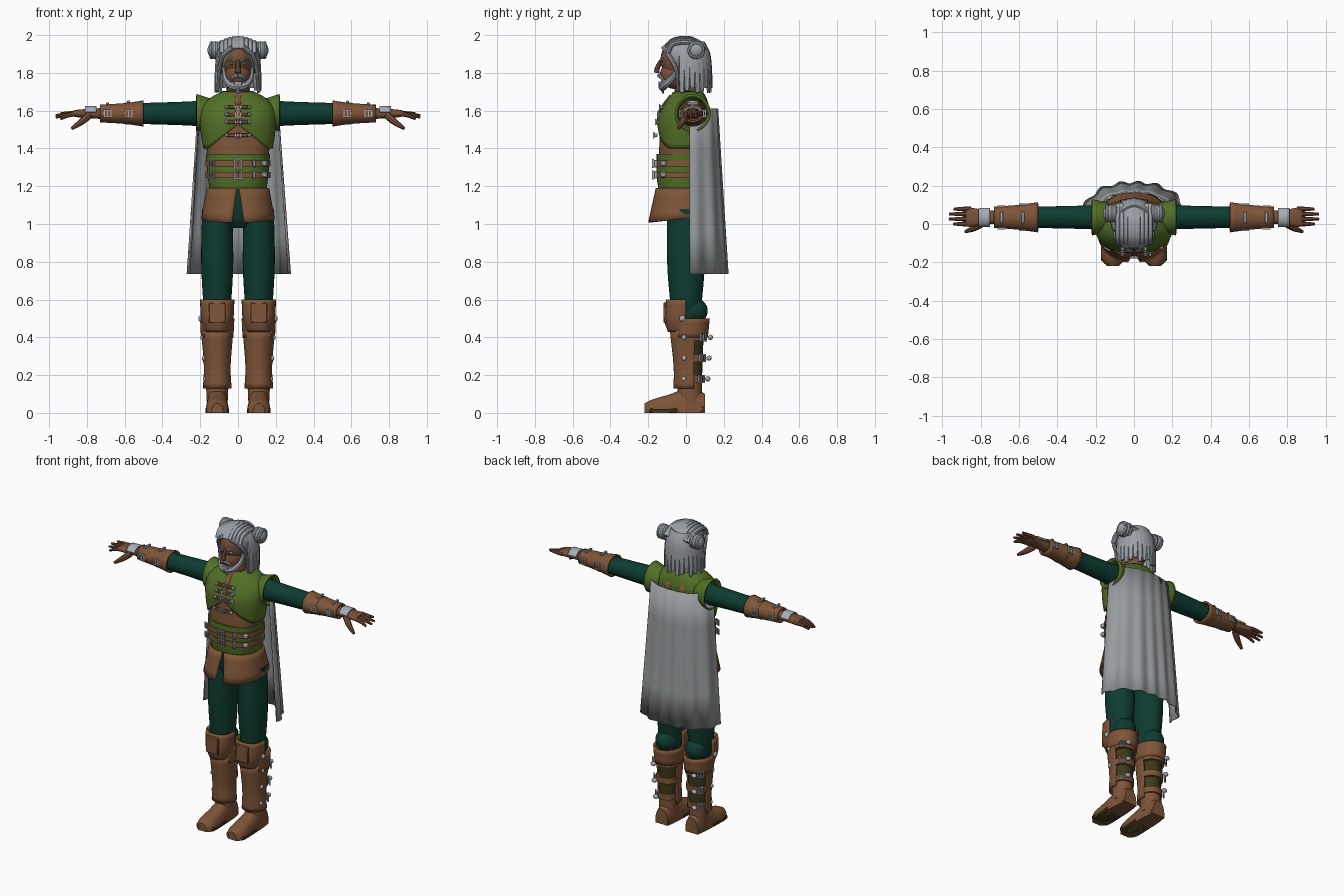
import bpy, bmesh, math
from mathutils import Vector, Matrix

default_cube = bpy.data.objects.get("Cube")
if default_cube:
    bpy.data.objects.remove(default_cube, do_unlink=True)


def material(name, *rgb):
    mat = bpy.data.materials.new(name)
    mat.use_nodes = True
    mat.diffuse_color = (*rgb, 1)
    mat.node_tree.nodes["Principled BSDF"].inputs["Base Color"].default_value = (*rgb, 1)
    return mat


LEATHER = material("brown leather", .21, .09, .04)
SKIN = material("brown skin", .19, .08, .04)
TROUSER = material("dark green cloth", .004, .045, .03)
MOSS = material("moss green cloth", .085, .16, .02)
CAPE = material("grey cape", .31, .33, .34)
HAIR = material("silver hair", .32, .35, .38)
METAL = material("pale metal", .38, .42, .46)
OLIVE = material("dark olive", .045, .04, .01)
EYE = material("eye white", .5, .5, .5)

# Shared centre lines
LEG = .11
SHIN = (LEG, .02)
ARM_Y, ARM_Z = ARM = (.035, 1.585)
TORSO = (0, -.015)


def finish(name, bm, mat, mirror=False, thick=0):
    """Turn a bmesh into an object, with a mirrored twin if wanted."""
    sides = {"left_": 1, "right_": -1} if mirror else {"": 1}
    for prefix, sign in sides.items():
        twin = bm.copy()
        bmesh.ops.scale(twin, vec=(sign, 1, 1), verts=twin.verts)
        bmesh.ops.recalc_face_normals(twin, faces=twin.faces)
        mesh = bpy.data.meshes.new(prefix + name)
        twin.to_mesh(mesh)
        twin.free()
        mesh.materials.append(mat)
        mesh.shade_smooth()
        mesh.set_sharp_from_angle(angle=math.radians(40))
        part = bpy.data.objects.new(prefix + name, mesh)
        bpy.context.collection.objects.link(part)
        if thick:
            solid = part.modifiers.new("thickness", "SOLIDIFY")
            solid.thickness, solid.offset = thick, 0
    bm.free()


def skin_rings(bm, rings, closed=True, caps=True):
    rows = [[bm.verts.new(co) for co in ring] for ring in rings]
    count = len(rows[0])
    for low, high in zip(rows, rows[1:]):
        for i in range(count if closed else count - 1):
            j = (i + 1) % count
            bm.faces.new((low[i], low[j], high[j], high[i]))
    if caps:
        bm.faces.new(rows[0])
        bm.faces.new(rows[-1])


def spline(points, steps=4):
    """Resample a few points as a smooth curve through them."""
    pts = [Vector(p) for p in points]
    pts = [2 * pts[0] - pts[1], *pts, 2 * pts[-1] - pts[-2]]
    path = []
    for a, b, c, d in zip(pts, pts[1:], pts[2:], pts[3:]):
        for t in (k / steps for k in range(steps)):
            path.append(b + (t * (c - a) + t * t * (2 * a - 5 * b + 4 * c - d) + t ** 3 * (3 * (b - c) + d - a)) / 2)
    return path + [pts[-2]]


def tube(name, mat, rings, centre=(0, 0), axis="Z", power=2, span=(0, 360), warp=None, mirror=False, thick=0, sides=48):
    """Smooth loft of rounded rings (position, radius, radius); a partial span leaves an open shell."""
    first, last = map(math.radians, span)
    closed = span == (0, 360)
    rows = []
    for pos, ra, rb in spline(rings):
        row = []
        for i in range(sides if closed else sides + 1):
            angle = first + (last - first) * i / sides
            c, s = math.cos(angle), math.sin(angle)
            u = centre[0] + ra * math.copysign(abs(c) ** (2 / power), c)
            v = centre[1] + rb * math.copysign(abs(s) ** (2 / power), s)
            co = {"Z": (u, v, pos), "X": (pos, u, v), "Y": (u, pos, v)}[axis]
            row.append(warp(*co) if warp else co)
        rows.append(row)
    bm = bmesh.new()
    skin_rings(bm, rows, closed, caps=closed and not thick)
    finish(name, bm, mat, mirror, thick)


def sweep(name, mat, points, radius, tip=1, thin=(0, 1, 0), flat=1, mirror=False):
    """Strand through points, tapering to its tip and flattened along the thin direction."""
    path, thin = spline(points), Vector(thin)
    end = len(path) - 1
    rings = []
    for k, co in enumerate(path):
        tangent = (path[min(k + 1, end)] - path[max(k - 1, 0)]).normalized()
        u = tangent.cross(thin).normalized()
        v = tangent.cross(u)
        r = radius * (1 - (1 - tip) * (k / end) ** 2)
        turns = [math.tau * i / 8 for i in range(8)]
        rings.append([co + r * (u * math.cos(a) + v * flat * math.sin(a)) for a in turns])
    bm = bmesh.new()
    skin_rings(bm, rings)
    finish(name, bm, mat, mirror)


def placed(loc, size):
    return Matrix.Translation(loc) @ Matrix.Diagonal((*size, 1))


def blob(name, mat, loc, size, mirror=False):
    bm = bmesh.new()
    bmesh.ops.create_uvsphere(bm, u_segments=24, v_segments=16, radius=1, matrix=placed(loc, size))
    finish(name, bm, mat, mirror)


def box(name, mat, loc, size, mirror=False):
    bm = bmesh.new()
    bmesh.ops.create_cube(bm, size=1, matrix=placed(loc, size))
    bmesh.ops.bevel(bm, geom=bm.edges[:], offset=min(size) / 4, segments=1, affect="EDGES")
    finish(name, bm, mat, mirror)


def buckle(name, loc, facing, size, mirror=False):
    """Square metal frame with a tongue across it."""
    turn = Vector(facing).to_track_quat("Z", "Y").to_matrix().to_4x4()
    bm = bmesh.new()
    for across in (True, False):
        for offset in (-size, 0, size) if across else (-size, size):
            bar = (size / 3, size * 2.3, size / 2) if across else (size * 2.3, size / 3, size / 2)
            spot = (offset, 0, 0) if across else (0, offset, 0)
            bmesh.ops.create_cube(bm, size=1, matrix=Matrix.Translation(loc) @ turn @ placed(spot, bar))
    finish(name, bm, METAL, mirror)


# Tunic
def chest_shape(x, y, z):
    """Arch the front hem and lean the shoulders back."""
    arch = max(0, 1 - abs(x) / .16) * max(0, 1.56 - z) if y < 0 else 0
    return x, y + max(0, z - 1.55) / 5, z + arch * .8


tube("midriff", LEATHER, [(1.33, .16, .13), (1.56, .18, .12)], TORSO, power=2.3)
tube("chest_tunic", MOSS, [(1.4, .18, .13), (1.5, .195, .135), (1.6, .195, .125), (1.66, .15, .1), (1.7, .08, .07)],
     TORSO, power=2.3, warp=chest_shape, thick=.008)
tube("waist_tunic", MOSS, [(1.18, .15, .13), (1.25, .16, .14), (1.37, .17, .14)], TORSO, power=2.3)
tube("collar", LEATHER, [(1.66, .1, .09), (1.7, .08, .07)])
tube("shoulder_cap", MOSS, [(.13, .07, .07), (.22, .09, .09)], ARM, "X", mirror=True, thick=.01,
     warp=lambda x, y, z: (x, y, z + max(0, z - ARM_Z) * (x - .13)))
sweep("placket", LEATHER, [(0, -.146, 1.55), (0, -.138, 1.6), (0, -.08, 1.68)], .016, flat=.5)
sweep("back_strap", LEATHER, [(.05, .11, 1.57), (.05, .125, 1.6), (.05, .11, 1.64)], .025, tip=.5, flat=.3, mirror=True)

# Chest clasps
for z in (1.62, 1.58, 1.54, 1.47):
    y = -.16 + max(0, z - 1.5) / 4
    box("chest_strap", LEATHER, (0, y, z), (.11, .016, .02))
    box("strap_tip", METAL, (.06, y, z), (.02, .02, .02), mirror=True)
    buckle("chest_buckle", (0, y - .01, z), (0, -1, 0), .014)

# Waist belts
for z in (1.26, 1.32):
    tube("waist_belt", LEATHER, [(z - .016, .173, .15), (z + .016, .173, .15)], TORSO, power=2.3)
    buckle("belt_buckle", (0, -.175, z), (0, -1, 0), .02)
    buckle("side_buckle", (-.14, -.13, z), (-1, -2, 0), .016)
    box("belt_clip", METAL, (.085, -.16, z), (.015, .02, .04))
    box("belt_tip", METAL, (.14, -.12, z), (.03, .03, .03))


# Split skirt and trousers
def skirt_shape(x, y, z):
    """Open a slit at the front and drop the front hem."""
    fall = 1.19 - z
    slit = max(0, 1 - abs(x) / .12) * fall / 6 if y < 0 else 0
    return x + math.copysign(slit, x), y, z + y * fall * .7


tube("skirt", LEATHER, [(1.19, .16, .14), (1.03, .19, .18)], TORSO, power=2.3, span=(-89, 269), warp=skirt_shape, thick=.01)
tube("hips", TROUSER, [(.98, .06, .06), (1.04, .15, .1), (1.18, .14, .12)])
tube("trouser_leg", TROUSER, [(1.08, .08, .1), (.8, .085, .1), (.6, .075, .085), (.47, .065, .07)], (LEG, 0), mirror=True)
blob("trouser_bag", TROUSER, (LEG, .04, .54), (.07, .075, .07), mirror=True)

# Boots
tube("calf", OLIVE, [(.05, .055, .06), (.46, .07, .075)], SHIN, mirror=True)
tube("greave", LEATHER, [(.13, .07, .08), (.25, .065, .08), (.44, .08, .1)], SHIN, span=(165, 375), mirror=True, thick=.012)
tube("boot_cuff", LEATHER, [(.4, .08, .09), (.5, .085, .1)], SHIN, mirror=True, thick=.012)
tube("knee_guard", LEATHER, [(.43, .06, .09), (.5, .08, .11), (.6, .085, .1)], (LEG, 0), power=2.6, span=(180, 360), mirror=True, thick=.012)
box("knee_ridge", LEATHER, (LEG, -.11, .53), (.09, .02, .11), mirror=True)
blob("knee_stud", METAL, (.2, -.02, .5), (.01, .016, .016), mirror=True)
for i in range(3):
    z, r = .18 + .11 * i, .065 + .007 * i
    tube("boot_strap", LEATHER, [(z - .02, r, r), (z + .02, r, r)], (LEG, .03), mirror=True)
    buckle("boot_buckle", (LEG + r * .8, .03 + r * .8, z), (1, 1, 0), .018, mirror=True)
    blob("strap_end", METAL, (LEG + r / 2, .05 + r, z), (.018, .014, .014), mirror=True)
    blob("greave_stud", METAL, (LEG + r, -.01, z), (.01, .012, .014), mirror=True)
tube("ankle", LEATHER, [(.05, .055, .065), (.16, .06, .065)], SHIN, mirror=True)
tube("foot", LEATHER, [(.1, .045, .1), (.03, .055, .14), (-.08, .06, .1), (-.18, .06, .07), (-.22, .03, .05)],
     (LEG, 0), "Y", power=2.5, mirror=True, warp=lambda x, y, z: (x, y, max(z, 0)))
box("heel", LEATHER, (LEG, .06, .02), (.1, .08, .04), mirror=True)
box("sole", OLIVE, (LEG, -.12, .012), (.126, .15, .024), mirror=True)

# Sleeves and bracers
tube("sleeve", TROUSER, [(.15, .065, .07), (.3, .06, .062), (.53, .055, .055)], ARM, "X", mirror=True)
tube("bracer", LEATHER, [(.5, .074, .064), (.6, .06, .05), (.73, .05, .042)], ARM, "X", mirror=True, thick=.01)
for x in (.58, .69):
    r = .12 - x * .09
    tube("bracer_strap", LEATHER, [(x - .015, r, r - .01), (x + .015, r, r - .01)], ARM, "X", mirror=True)
    box("bracer_clip", METAL, (x, ARM_Y, ARM_Z + r - .006), (.016, .06, .012), mirror=True)
    for side in (-1, 1):
        buckle("bracer_buckle", (x, ARM_Y + side * r, ARM_Z), (0, side, 0), .018, mirror=True)

# Hands
tube("palm", SKIN, [(.7, .035, .03), (.77, .036, .026), (.85, .05, .02), (.875, .045, .014)], ARM, "X", power=2.4, mirror=True)
for i in range(4):
    y, droop = .026 * i, .01 * (3 - i)
    reach = .968 - .012 * (i - 1.5) ** 2
    sweep("finger", SKIN, [(.85, y, ARM_Z), (.9, y, ARM_Z - droop / 3), (reach, y, ARM_Z - droop)], .013, tip=.5, thin=(0, 0, 1), mirror=True)
sweep("thumb", SKIN, [(.79, .005, 1.575), (.83, -.02, 1.54), (.88, -.04, 1.505)], .02, tip=.4, mirror=True)
tube("wrist_plate", METAL, [(.75, .046, .036), (.81, .046, .034)], ARM, "X", span=(10, 170), mirror=True, thick=.009)


# Cape
def cape_folds(x, y, z):
    depth = 1 + (.012 + .03 * (1.61 - z)) * math.sin(14 * math.atan2(y, x))
    return x * depth, y * depth + .02, z


tube("cape", CAPE, [(1.61, .21, .145), (.735, .268, .195)], power=2.3, span=(0, 180), warp=cape_folds, thick=.008, sides=80)

# Head and face
tube("neck", SKIN, [(1.64, .06, .06), (1.78, .055, .06)])
blob("skull", SKIN, (0, -.035, 1.87), (.08, .1, .11))
blob("jaw", SKIN, (0, -.06, 1.79), (.068, .078, .075))
sweep("nose", SKIN, [(0, -.13, 1.865), (0, -.15, 1.83), (0, -.155, 1.8)], .012, tip=1.3)
blob("ear", SKIN, (.085, -.015, 1.83), (.014, .02, .034), mirror=True)
blob("eye", EYE, (.032, -.123, 1.846), (.014, .009, .006), mirror=True)
blob("pupil", OLIVE, (.032, -.131, 1.846), (.005, .003, .005), mirror=True)
sweep("eyebrow", HAIR, [(.012, -.135, 1.862), (.036, -.127, 1.87), (.06, -.105, 1.864)], .007, tip=.4, mirror=True)
sweep("moustache", HAIR, [(0, -.142, 1.786), (.026, -.134, 1.778), (.046, -.11, 1.745)], .011, tip=.5, mirror=True)
sweep("jaw_beard", HAIR, [(0, -.125, 1.725), (.042, -.11, 1.738), (.068, -.07, 1.775), (.076, -.04, 1.83)], .022, tip=.4, thin=(1, -2, 0), mirror=True)
sweep("chin_beard", HAIR, [(0, -.13, 1.755), (0, -.13, 1.73), (0, -.12, 1.69)], .028, tip=.2, flat=.6)

# Hair: cap, swept strands, hanging locks and side buns
blob("hair_cap", HAIR, (0, 0, 1.893), (.103, .123, .1))
for i in range(-4, 5):
    x = i * .021
    curve = 3 * x * x
    sweep("swept_strand", HAIR, [(x, -.118 + curve, 1.925 - curve), (x, -.065, 1.975 - curve), (x, .03, 1.98 - curve), (x, .1, 1.92)],
          .015, thin=(0, .3, 1), flat=.8)
for k in range(17):
    angle = math.radians(-18 + 216 * k / 16)
    c, s = math.cos(angle), math.sin(angle)
    profile = ((.07, 1.96), (.1, 1.9), (.112, 1.81), (.117, 1.695 + k % 3 / 80))
    sweep("hanging_lock", HAIR, [(c * r, .015 + s * r, z) for r, z in profile], .024, tip=.5, thin=(c, s, 0), flat=.6)
sweep("face_lock", HAIR, [(.03, -.118, 1.935), (.08, -.09, 1.89), (.1, -.05, 1.81), (.105, -.045, 1.7)], .014, tip=.3, mirror=True)
blob("hair_bun", HAIR, (.122, .055, 1.92), (.04, .046, .046), mirror=True)
for x in (.1, .12, .14):
    turns = [math.tau * i / 8 for i in range(9)]
    loop = [(x, .055 + .036 * math.cos(a), 1.92 + .036 * math.sin(a)) for a in turns]
    sweep("bun_coil", HAIR, loop, .012, thin=(1, 0, 0), mirror=True)
